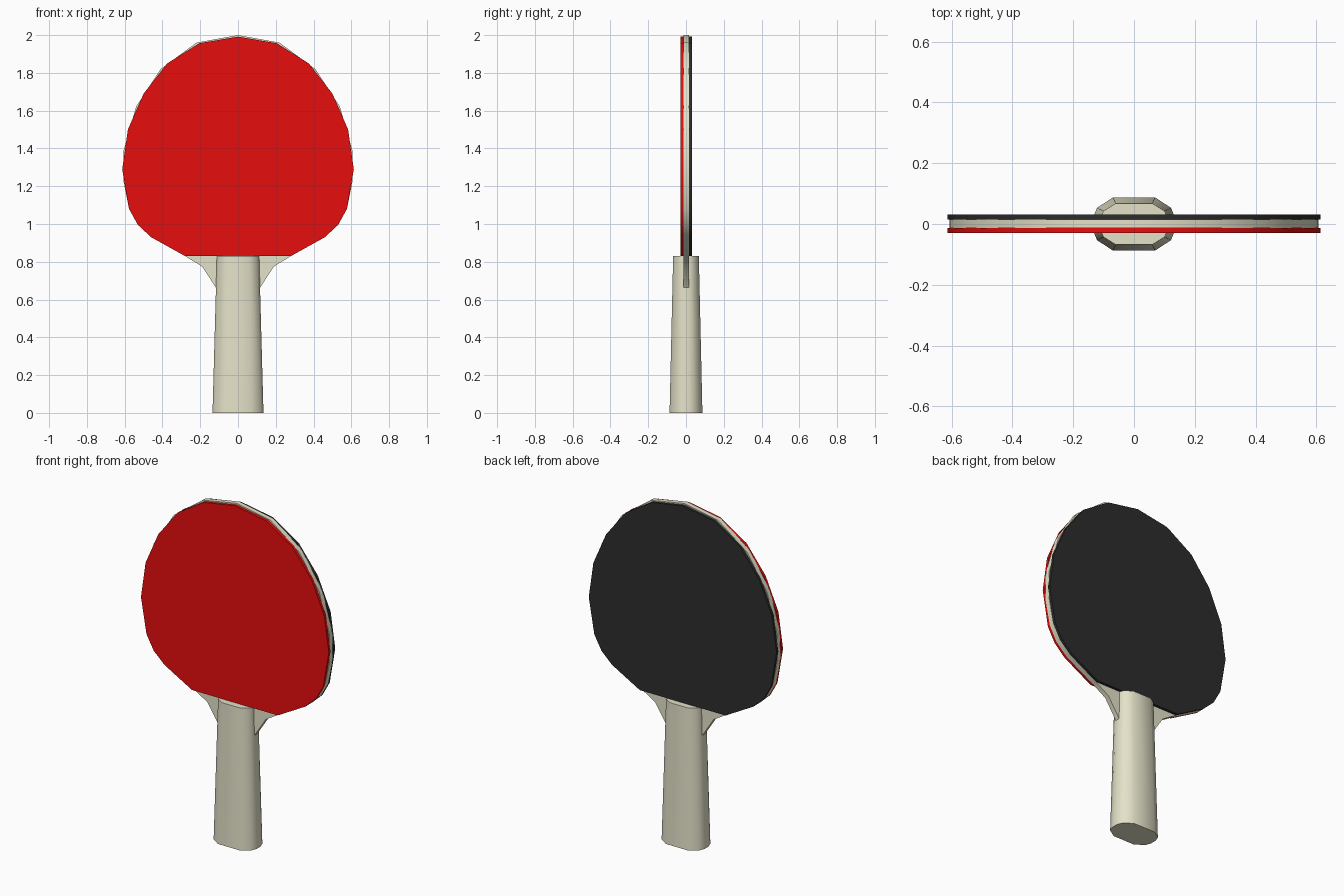
import bpy, bmesh

if "Cube" in bpy.data.objects:
    bpy.data.objects.remove(bpy.data.objects["Cube"])


def material(name, rgb):
    m = bpy.data.materials.new(name)
    m.diffuse_color = (*rgb, 1)
    m.use_nodes = True
    m.node_tree.nodes["Principled BSDF"].inputs["Base Color"].default_value = m.diffuse_color
    return m


def mirrored(half):
    """Close a right-half outline by mirroring it across x = 0."""
    return half + [(-x, z) for x, z in reversed(half) if x > 0]


def loft(name, rings, mat, smooth_angle):
    """Join two matching rings of points with side faces and end caps."""
    bm = bmesh.new()
    a, b = [[bm.verts.new(p) for p in ring] for ring in rings]
    n = len(a)
    for i in range(n):
        j = (i + 1) % n
        bm.faces.new((a[i], a[j], b[j], b[i]))
    bm.faces.new(a[::-1])
    bm.faces.new(b)
    bmesh.ops.recalc_face_normals(bm, faces=bm.faces)
    mesh = bpy.data.meshes.new(name)
    bm.to_mesh(mesh)
    bm.free()
    mesh.materials.append(mat)
    ob = bpy.data.objects.new(name, mesh)
    bpy.context.collection.objects.link(ob)
    bpy.ops.object.select_all(action='DESELECT')
    ob.select_set(True)
    bpy.context.view_layer.objects.active = ob
    bpy.ops.object.shade_smooth_by_angle(angle=smooth_angle)
    return ob


def slab(name, half, y0, y1, mat):
    outline = mirrored(half)
    return loft(name, [[(x, y, z) for x, z in outline] for y in (y0, y1)], mat, 0.6)


wood = material("wood", (0.78, 0.76, 0.58))
red = material("red_rubber", (0.80, 0.004, 0.004))
black = material("black_rubber", (0.026, 0.026, 0.026))

# Wooden blade with flared neck
blade = [(0, 2.0), (0.22, 1.96), (0.41, 1.82), (0.54, 1.62), (0.605, 1.39),
         (0.607, 1.23), (0.577, 1.08), (0.53, 0.995), (0.46, 0.93),
         (0.28, 0.83), (0.19, 0.775), (0.115, 0.66)]
slab("blade", blade, -0.013, 0.015, wood)

# Rubber sheets on both faces
rubber = [(0, 1.992), (0.205, 1.957), (0.375, 1.85), (0.50, 1.69), (0.583, 1.50),
          (0.613, 1.29), (0.577, 1.08), (0.53, 0.995), (0.46, 0.93), (0.28, 0.83)]
slab("front_rubber", rubber, -0.029, -0.013, red)
slab("back_rubber", rubber, 0.015, 0.031, black)


# Tapered twelve-sided handle
def handle_ring(quarter, z):
    right = quarter + [(x, -y) for x, y in reversed(quarter)]
    return [(x, y, z) for x, y in right + [(-x, y) for x, y in reversed(right)]]


bottom = [(0.07, 0.087), (0.122, 0.053), (0.135, 0.02)]
top = [(0.06, 0.068), (0.10, 0.043), (0.112, 0.018)]
loft("handle", [handle_ring(bottom, 0), handle_ring(top, 0.83)], wood, 0.7)
